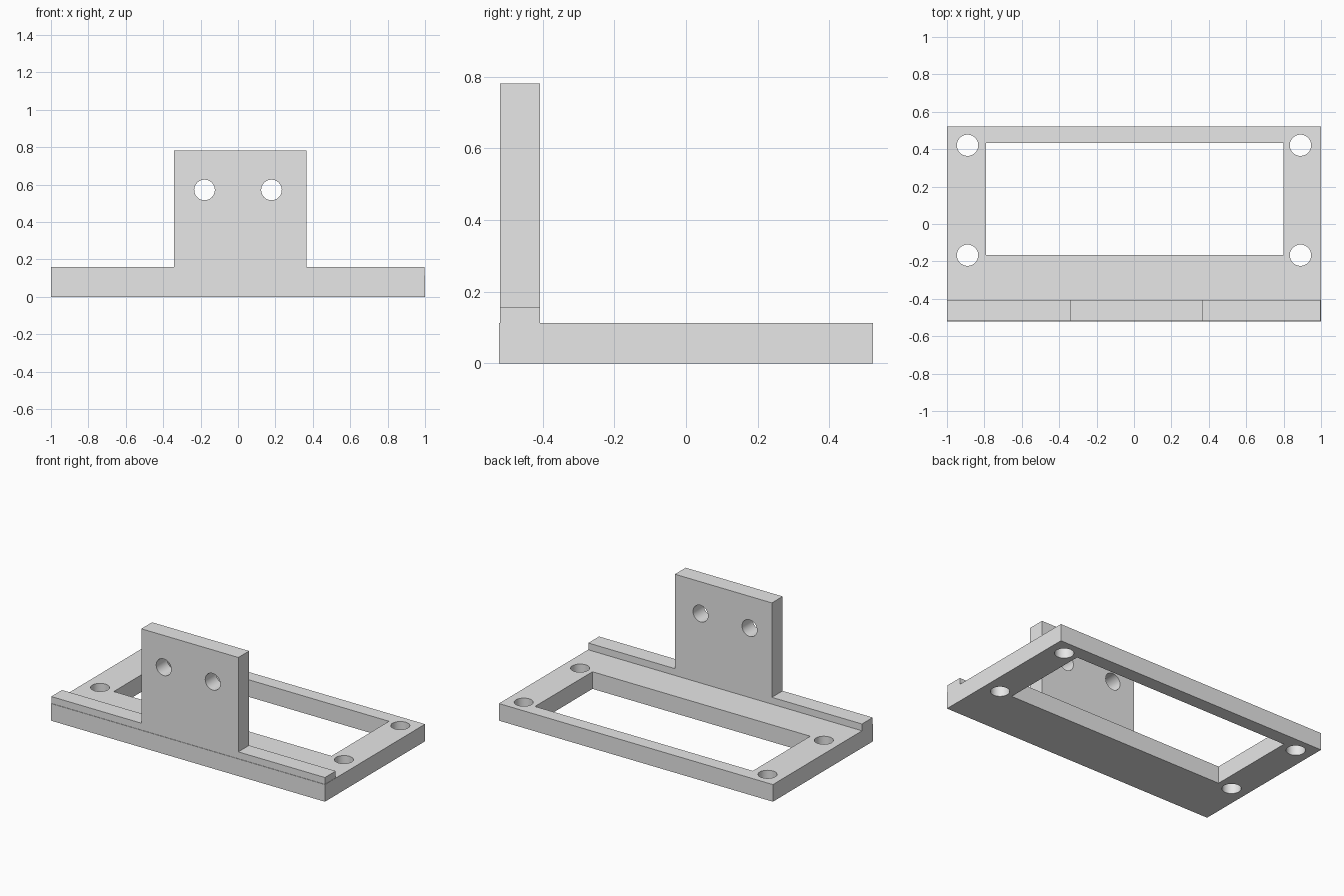
import bpy
import math

cube = bpy.data.objects.get("Cube")
if cube:
    bpy.data.objects.remove(cube, do_unlink=True)

grey = bpy.data.materials.new("light_grey")
grey.use_nodes = True
colour = (0.8, 0.8, 0.8, 1)
grey.diffuse_color = colour
grey.node_tree.nodes["Principled BSDF"].inputs["Base Color"].default_value = colour


def box(name, x, y, z):
    """Box spanning the given (low, high) ranges."""
    bpy.ops.mesh.primitive_cube_add(size=1, location=[sum(r) / 2 for r in (x, y, z)])
    ob = bpy.context.object
    ob.name = name
    ob.scale = [r[1] - r[0] for r in (x, y, z)]
    bpy.ops.object.transform_apply(location=True, rotation=False, scale=True)
    ob.data.materials.append(grey)
    return ob


def drill(name, location, radius, rotation=(0, 0, 0)):
    """Cylinder used to cut a round hole."""
    bpy.ops.mesh.primitive_cylinder_add(vertices=48, radius=radius, depth=0.4,
                                        location=location, rotation=rotation)
    ob = bpy.context.object
    ob.name = name
    ob.data.materials.append(grey)
    return ob


def cut(target, cutters):
    """Subtract every cutter from the target, then remove the cutters."""
    for cutter in cutters:
        cutter.hide_render = True
        mod = target.modifiers.new("cut", "BOOLEAN")
        mod.operation = "DIFFERENCE"
        mod.solver = "EXACT"
        mod.object = cutter
        bpy.ops.object.select_all(action="DESELECT")
        target.select_set(True)
        bpy.context.view_layer.objects.active = target
        bpy.ops.object.modifier_apply(modifier=mod.name)
        bpy.data.objects.remove(cutter, do_unlink=True)
    bpy.ops.object.shade_smooth_by_angle(angle=math.radians(30))


# Base frame with a window and four corner screw holes
base = box("base_frame", (-1, 1), (-0.522, 0.522), (0, 0.113))
window = box("window_cutter", (-0.79, 0.8), (-0.167, 0.432), (-0.1, 0.3))
corners = [drill("corner_drill", (x, y, 0.05), 0.057)
           for x in (-0.89, 0.89) for y in (-0.167, 0.421)]
cut(base, [window] + corners)

# Low rails on either side of the upright plate
rail_y = (-0.519, -0.407)
box("right_rail", (-1, -0.342), rail_y, (0.113, 0.158))
box("left_rail", (0.366, 0.998), rail_y, (0.113, 0.158))

# Upright mounting plate with two holes
plate = box("upright_plate", (-0.342, 0.366), rail_y, (0.113, 0.781))
cut(plate, [drill("plate_drill", (x, -0.463, 0.571), 0.055, (math.pi / 2, 0, 0))
            for x in (-0.179, 0.179)])
